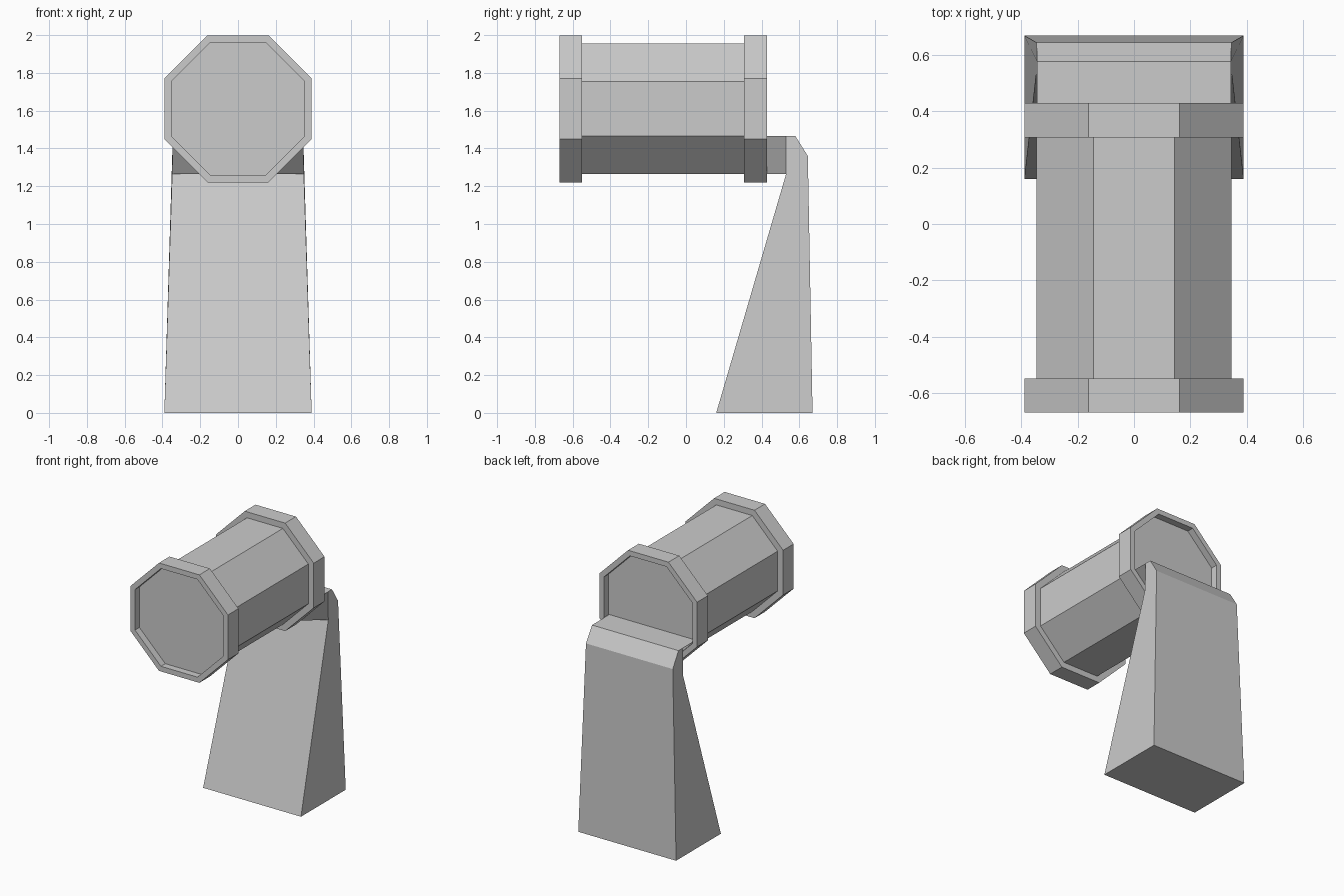
import bpy, bmesh
from math import pi, cos, sin

if "Cube" in bpy.data.objects:
    bpy.data.objects.remove(bpy.data.objects["Cube"])


def make_object(name, bm):
    bmesh.ops.recalc_face_normals(bm, faces=bm.faces)
    mesh = bpy.data.meshes.new(name)
    bm.to_mesh(mesh)
    bm.free()
    obj = bpy.data.objects.new(name, mesh)
    bpy.context.collection.objects.link(obj)
    return obj


# Octagonal drum: rings along y as (y, apothem), with rims and recessed ends
SIDES, AXIS_Z = 8, 1.61
rings = [(-0.62, 0.352), (-0.67, 0.352), (-0.67, 0.389), (-0.55, 0.389), (-0.55, 0.346),
         (0.307, 0.346), (0.307, 0.389), (0.43, 0.389), (0.43, 0.352), (0.38, 0.352)]
bm = bmesh.new()
loops = []
for y, apothem in rings:
    r = apothem / cos(pi / SIDES)
    angles = [(i + 0.5) * 2 * pi / SIDES for i in range(SIDES)]
    loops.append([bm.verts.new((r * cos(a), y, AXIS_Z + r * sin(a))) for a in angles])
for a, b in zip(loops, loops[1:]):
    for i in range(SIDES):
        j = (i + 1) % SIDES
        bm.faces.new((a[i], a[j], b[j], b[i]))
bm.faces.new(loops[0])
bm.faces.new(loops[-1])
make_object("drum", bm)

# Tapered stand: side outline with half widths, mirrored across x
outline = [(0.39, 0.16, 0), (0.39, 0.67, 0), (0.346, 0.645, 1.36), (0.345, 0.578, 1.467),
           (0.345, 0.53, 1.467), (0.345, 0.38, 1.467), (0.145, 0.38, 1.265), (0.349, 0.53, 1.265)]
bm = bmesh.new()
right = [bm.verts.new(p) for p in outline]
left = [bm.verts.new((-x, y, z)) for x, y, z in outline]
for i in range(len(outline)):
    j = (i + 1) % len(outline)
    bm.faces.new((right[i], right[j], left[j], left[i]))
for side in (right, left):
    bm.faces.new([side[i] for i in (0, 1, 2, 3, 4, 7)])   # leg side
    bm.faces.new([side[i] for i in (4, 5, 6, 7)])         # neck side
make_object("stand", bm)
